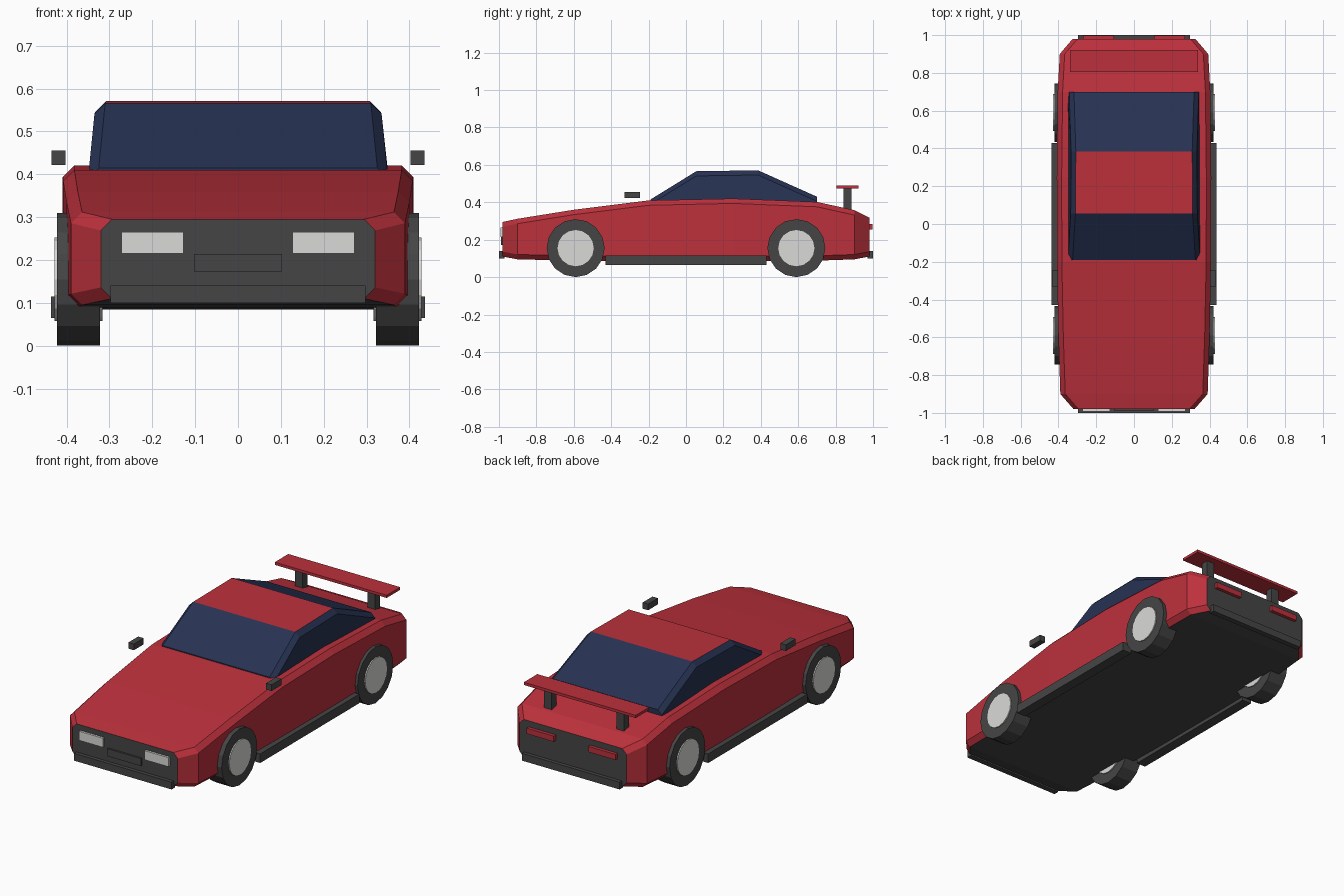
import bpy, bmesh, math
from mathutils import Matrix

if "Cube" in bpy.data.objects:
    bpy.data.objects.remove(bpy.data.objects["Cube"])


def material(name, rgb):
    m = bpy.data.materials.new(name)
    m.diffuse_color = (*rgb, 1)
    m.use_nodes = True
    m.node_tree.nodes["Principled BSDF"].inputs["Base Color"].default_value = m.diffuse_color
    return m


RED = material("red paint", (0.50, 0.030, 0.045))
DARK = material("dark grey", (0.060, 0.060, 0.060))
GLASS = material("navy glass", (0.020, 0.032, 0.085))
LIGHT = material("light grey", (0.70, 0.70, 0.69))


def finish(name, bm, mats):
    bmesh.ops.recalc_face_normals(bm, faces=bm.faces)
    mesh = bpy.data.meshes.new(name)
    bm.to_mesh(mesh)
    bm.free()
    for m in mats:
        mesh.materials.append(m)
    ob = bpy.data.objects.new(name, mesh)
    bpy.context.collection.objects.link(ob)
    return ob


def box(name, x, y, z, mat):
    bm = bmesh.new()
    bmesh.ops.create_cube(bm, size=1)
    for v in bm.verts:
        v.co = [(a + b) / 2 + c * (b - a) for c, (a, b) in zip(v.co, (x, y, z))]
    return finish(name, bm, [mat])


def pair(name, x, y, z, mat):
    box(name + "_right", x, y, z, mat)
    box(name + "_left", (-x[1], -x[0]), y, z, mat)


def loft(name, rings, mats, rule):
    """Skin a row of closed rings and colour the faces by a rule."""
    bm = bmesh.new()
    loops = [[bm.verts.new(p) for p in ring] for ring in rings]
    n = len(loops[0])
    for a, b in zip(loops, loops[1:]):
        for i in range(n):
            bm.faces.new((a[i], a[(i + 1) % n], b[(i + 1) % n], b[i]))
    bm.faces.new(loops[0])
    bm.faces.new(loops[-1])
    bmesh.ops.recalc_face_normals(bm, faces=bm.faces)
    for f in bm.faces:
        f.material_index = rule(f)
    return finish(name, bm, mats)


# Body: chamfered sections along the length (y, half width, bottom, top)
def body_ring(y, w, lo, hi, c=0.026):
    half = [(w - c, lo), (w, lo + c), (w, hi - c), (w - c, hi)]
    return [(x, y, z) for x, z in half] + [(-x, y, z) for x, z in reversed(half)]


body_sections = [
    (-0.98, 0.32, 0.11, 0.295), (-0.90, 0.39, 0.095, 0.312),
    (-0.60, 0.40, 0.088, 0.36), (-0.20, 0.408, 0.085, 0.41),
    (0.25, 0.409, 0.085, 0.42), (0.70, 0.404, 0.088, 0.402),
    (0.90, 0.393, 0.095, 0.358), (0.98, 0.325, 0.11, 0.318)]
loft("body", [body_ring(*s) for s in body_sections], [RED, DARK],
     lambda f: int(abs(f.normal.y) > 0.95 or f.normal.z < -0.9))


# Cabin: glass with a painted roof panel (y, half width at belt, shoulder, roof, top)
def cabin_ring(y, belt, shoulder, roof, top):
    half = [(belt, 0.37), (shoulder, top - 0.025), (roof, top)]
    return [(x, y, z) for x, z in half] + [(-x, y, z) for x, z in reversed(half)]


cabin_sections = [
    (-0.19, 0.354, 0.350, 0.325, 0.415), (0.055, 0.352, 0.335, 0.31, 0.566),
    (0.385, 0.352, 0.333, 0.308, 0.571), (0.70, 0.352, 0.343, 0.318, 0.43)]
loft("cabin", [cabin_ring(*s) for s in cabin_sections], [GLASS, RED],
     lambda f: int(f.normal.z > 0.98))


# Wheels
def wheel_part(name, x, y, r, depth, mat):
    bm = bmesh.new()
    bmesh.ops.create_cone(bm, cap_ends=True, segments=16, radius1=r, radius2=r, depth=depth,
                          matrix=Matrix.Translation((x, y, 0.155)) @ Matrix.Rotation(math.pi / 2, 4, 'Y'))
    finish(name, bm, [mat])


for side, sx in (("right", 1), ("left", -1)):
    for end, y in (("front", -0.59), ("rear", 0.59)):
        wheel_part(f"{end}_{side}_tyre", sx * 0.372, y, 0.155, 0.10, DARK)
        wheel_part(f"{end}_{side}_hub", sx * 0.372, y, 0.097, 0.112, LIGHT)

# Side skirts and mirrors
pair("side_skirt", (0.38, 0.436), (-0.43, 0.43), (0.065, 0.115), DARK)
pair("mirror", (0.402, 0.435), (-0.33, -0.245), (0.422, 0.456), DARK)

# Front details
box("front_bumper", (-0.297, 0.297), (-1.0, -0.97), (0.10, 0.14), DARK)
box("front_plate", (-0.103, 0.103), (-0.99, -0.975), (0.173, 0.214), DARK)
pair("headlight", (0.127, 0.272), (-0.992, -0.975), (0.215, 0.265), LIGHT)

# Rear details
box("rear_bumper", (-0.297, 0.297), (0.97, 1.0), (0.10, 0.14), DARK)
pair("tail_light", (0.105, 0.27), (0.975, 0.998), (0.254, 0.285), RED)

# Rear wing
box("wing", (-0.34, 0.34), (0.805, 0.922), (0.474, 0.489), RED)
pair("wing_post", (0.197, 0.243), (0.842, 0.884), (0.36, 0.476), DARK)
